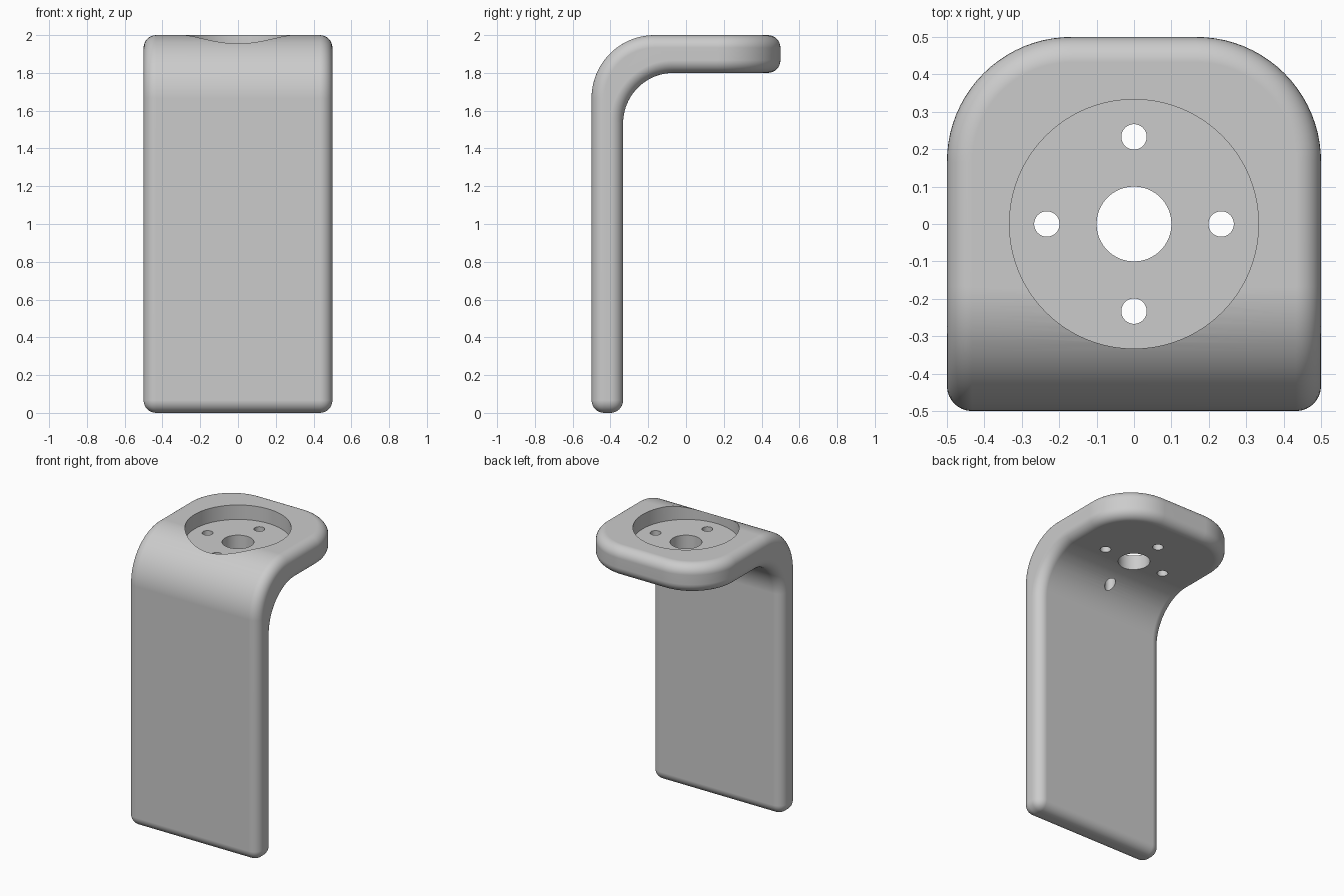
import bpy, bmesh, math
from mathutils import Vector

cube = bpy.data.objects.get("Cube")
if cube:
    bpy.data.objects.remove(cube, do_unlink=True)

WIDTH, HEIGHT, HALF = 1.0, 2.0, 0.5
LEG, SHELF = 0.167, 0.2          # thicknesses
R_OUT, R_IN, FILLET = 0.333, 0.267, 0.067

metal = bpy.data.materials.new("light grey")
metal.use_nodes = True
metal.diffuse_color = (0.6, 0.6, 0.6, 1)
metal.node_tree.nodes["Principled BSDF"].inputs["Base Color"].default_value = (0.6, 0.6, 0.6, 1)


def quarter_arc(cy, cz, r, steps=20):
    """Points from straight up round to the -y side."""
    angles = [math.pi / 2 * (1 + i / steps) for i in range(steps + 1)]
    return [(cy + r * math.cos(a), cz + r * math.sin(a)) for a in angles]


def sharp_edges(bm):
    return [e for e in bm.edges if e.calc_face_angle(0) > math.radians(35)]


# Side profile of the bent plate, as (y, z)
under = HEIGHT - SHELF
inner_y = -HALF + LEG
profile = [(HALF, HEIGHT)]
profile += quarter_arc(-HALF + R_OUT, HEIGHT - R_OUT, R_OUT)
profile += [(-HALF, 0), (inner_y, 0)]
profile += reversed(quarter_arc(inner_y + R_IN, under - R_IN, R_IN))
profile += [(HALF, under)]

# Extrude across the width
bm = bmesh.new()
side = bm.faces.new([bm.verts.new((-WIDTH / 2, y, z)) for y, z in profile])
ext = bmesh.ops.extrude_face_region(bm, geom=[side])
moved = [v for v in ext["geom"] if isinstance(v, bmesh.types.BMVert)]
bmesh.ops.translate(bm, verts=moved, vec=Vector((WIDTH, 0, 0)))
bmesh.ops.recalc_face_normals(bm, faces=bm.faces)

# Large rounded corners at the back of the shelf
corners = [e for e in bm.edges if all(v.co.y > HALF - 0.01 for v in e.verts)
           and abs(e.verts[0].co.x - e.verts[1].co.x) < 0.01]
bmesh.ops.bevel(bm, geom=corners, offset=R_OUT, offset_type='OFFSET', segments=20,
                profile=0.5, affect='EDGES', clamp_overlap=False)

# Soft fillet around every remaining sharp edge
bmesh.ops.bevel(bm, geom=sharp_edges(bm), offset=FILLET, offset_type='OFFSET', segments=8,
                profile=0.5, affect='EDGES', clamp_overlap=False)
bmesh.ops.recalc_face_normals(bm, faces=bm.faces)

mesh = bpy.data.meshes.new("bracket")
bm.to_mesh(mesh)
bm.free()
mesh.materials.append(metal)
bracket = bpy.data.objects.new("bracket", mesh)
bpy.context.collection.objects.link(bracket)


def drill(name, x, y, radius, bottom, sides):
    """Cut a vertical round hole from above down to the given height."""
    top = HEIGHT + 0.2
    bpy.ops.mesh.primitive_cylinder_add(vertices=sides, radius=radius, depth=top - bottom,
                                        location=(x, y, (top + bottom) / 2))
    cutter = bpy.context.object
    cutter.name = name
    cutter.hide_render = True
    cutter.data.materials.append(metal)
    mod = bracket.modifiers.new(name, 'BOOLEAN')
    mod.operation, mod.solver, mod.object = 'DIFFERENCE', 'EXACT', cutter
    bpy.ops.object.select_all(action='DESELECT')
    bpy.context.view_layer.objects.active = bracket
    bracket.select_set(True)
    bpy.ops.object.modifier_apply(modifier=name)
    bpy.data.objects.remove(cutter, do_unlink=True)


# Round pocket, centre bore and four screw holes
drill("pocket", 0, 0, 0.333, HEIGHT - 0.1, 96)
drill("centre_bore", 0, 0, 0.1, 1.2, 64)
for i in range(4):
    a = i * math.pi / 2
    drill("screw_hole", 0.233 * math.cos(a), 0.233 * math.sin(a), 0.034, 1.2, 32)

bpy.ops.object.shade_smooth_by_angle(angle=math.radians(30))
normals = bracket.modifiers.new("flat_face_normals", 'WEIGHTED_NORMAL')
normals.keep_sharp = True
